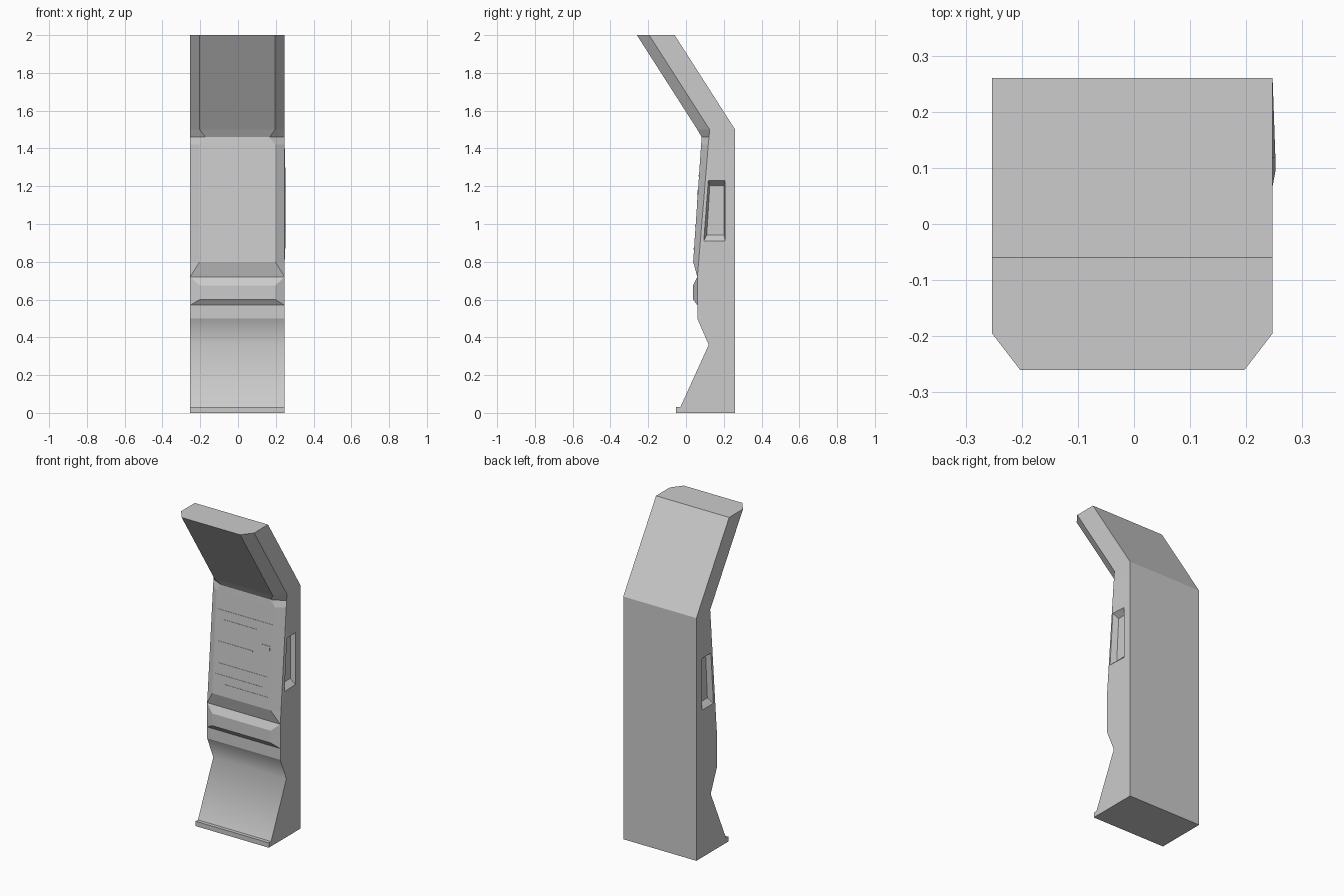
import bpy, bmesh
from math import atan2
from mathutils import Matrix

if "Cube" in bpy.data.objects:
    bpy.data.objects.remove(bpy.data.objects["Cube"])

OFF = -0.003   # body sits slightly left because the right side bulges
W = 0.25

# Cabinet rings: z, front y, front half width, side y, back y
RINGS = [
    (0.00, -0.052, W, -0.052, 0.26),
    (0.03, -0.052, W, -0.052, 0.26),
    (0.03, -0.030, W, -0.030, 0.26),
    (0.36, 0.120, W, 0.120, 0.26),
    (0.50, 0.060, W, 0.060, 0.26),
    (0.57, 0.060, W, 0.060, 0.26),
    (0.60, 0.038, 0.20, 0.060, 0.26),
    (0.675, 0.038, 0.20, 0.060, 0.26),
    (0.72, 0.060, W, 0.060, 0.26),
    (0.80, 0.038, 0.20, 0.067, 0.26),
    (1.42, 0.080, 0.20, 0.118, 0.26),
    (1.46, 0.083, 0.17, 0.122, 0.26),
    (1.50, 0.060, 0.20, 0.125, 0.26),
    (2.00, -0.26, 0.20, -0.195, -0.06),
]


def set_corners(face, x, corners):
    # corners: front top, back top, back bottom, front bottom (y, z)
    for v in face.verts:
        high, back = v.co.z > 1.1, v.co.y > 0.18
        y, z = corners[(1 if back else 0) if high else (2 if back else 3)]
        v.co = (x, y, z)


def build_cabinet():
    bm = bmesh.new()
    loops = []
    for z, yf, xf, ys, yb in RINGS:
        pts = [(-W, yb), (-W, ys), (-xf, yf), (xf, yf), (W, ys), (W, yb)]
        loops.append([bm.verts.new((x + OFF, y, z)) for x, y in pts])
    for i in range(len(loops) - 1):
        a, b = loops[i], loops[i + 1]
        for k in range(6):
            n = (k + 1) % 6
            f = bm.faces.new((a[k], a[n], b[n], b[k]))
            # kick area is softly shaded
            f.smooth = i in (2, 3) and k == 2
    bm.faces.new(loops[0][::-1])
    bm.faces.new(loops[-1])
    bmesh.ops.remove_doubles(bm, verts=bm.verts, dist=0.0005)
    bmesh.ops.recalc_face_normals(bm, faces=bm.faces)

    # Side grip pockets
    sides = [f for f in bm.faces if abs(f.normal.x) > 0.9
             and 1.0 < f.calc_center_median().z < 1.2]
    for f in sides:
        s = 1 if f.normal.x > 0 else -1
        bmesh.ops.inset_individual(bm, faces=[f], thickness=0.01)
        set_corners(f, s * W + OFF,
                    [(0.118, 1.23), (0.207, 1.23), (0.207, 0.91), (0.094, 0.91)])
        if s > 0:
            for v in f.verts:
                if v.co.y < 0.15:
                    v.co.x += 0.005
        bmesh.ops.inset_individual(bm, faces=[f], thickness=0.005)
        set_corners(f, s * (W - 0.03) + OFF,
                    [(0.126, 1.205), (0.201, 1.205), (0.201, 0.942), (0.110, 0.942)])
    mesh = bpy.data.meshes.new("cabinet")
    bm.to_mesh(mesh)
    bm.free()
    bpy.context.collection.objects.link(bpy.data.objects.new("cabinet", mesh))


def panel_box(name, x0, x1, z, height, proud):
    # thin raised block lying on the sloped front panel
    slope = (0.080 - 0.038) / 0.62
    y = 0.038 + slope * (z - 0.80)
    bm = bmesh.new()
    bmesh.ops.create_cube(bm, size=1)
    bmesh.ops.scale(bm, vec=(x1 - x0, 2 * proud, height), verts=bm.verts)
    bmesh.ops.rotate(bm, matrix=Matrix.Rotation(-atan2(slope, 1), 3, 'X'), verts=bm.verts)
    bmesh.ops.translate(bm, vec=((x0 + x1) / 2, y, z), verts=bm.verts)
    mesh = bpy.data.meshes.new(name)
    bm.to_mesh(mesh)
    bm.free()
    bpy.context.collection.objects.link(bpy.data.objects.new(name, mesh))


build_cabinet()

# Fine trim lines on the panel
for x0, x1, z in [(-0.15, 0.085, 1.255), (-0.19, 0.19, 1.31), (-0.18, 0.06, 1.12),
                  (-0.17, 0.17, 0.99), (-0.185, 0.135, 0.922), (-0.12, 0.17, 0.87)]:
    panel_box("panel_trim", x0, x1, z, 0.008, 0.002)

# Small slot on the right of the panel
panel_box("card_slot", 0.118, 0.175, 1.168, 0.026, 0.003)
